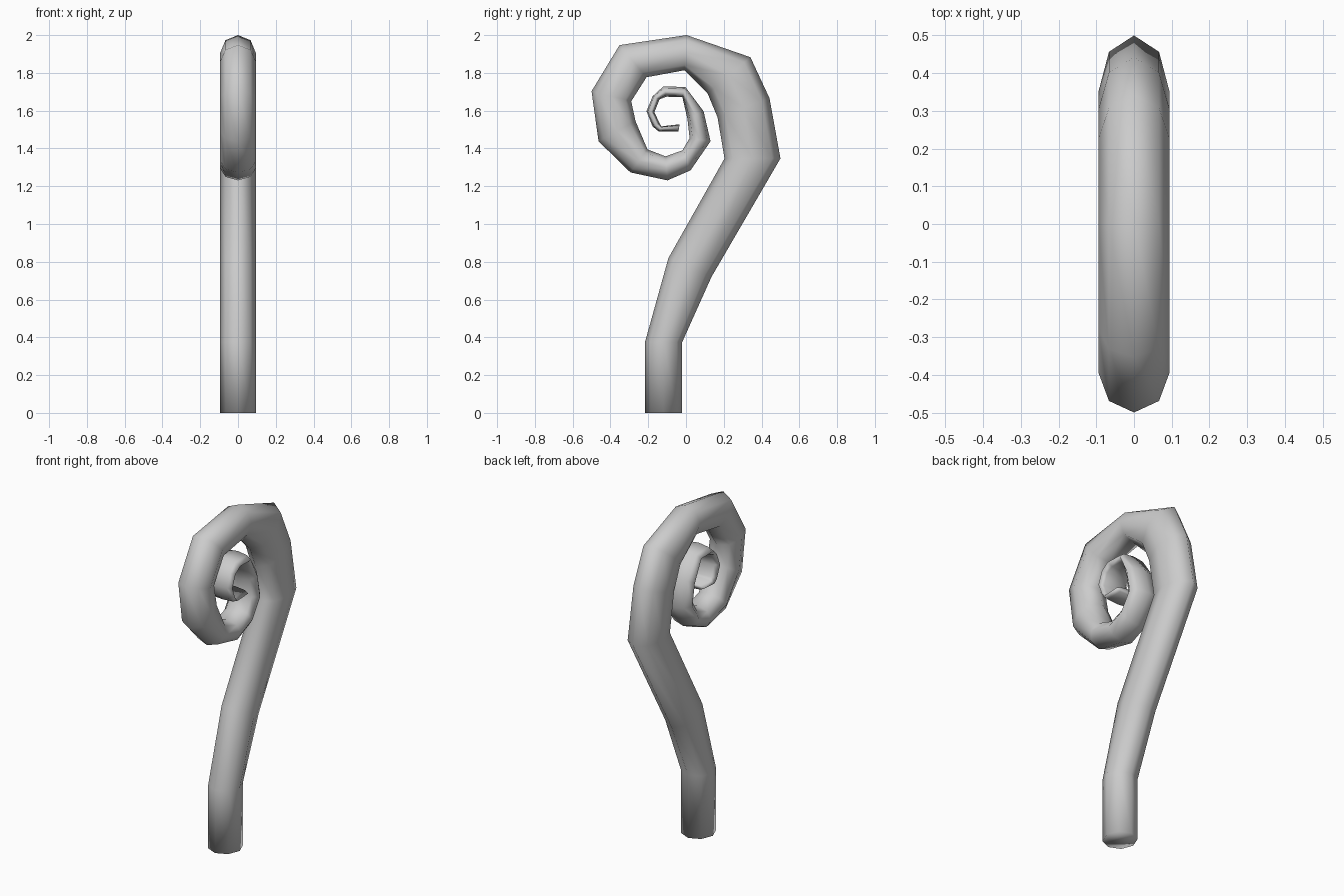
import bpy, bmesh
from math import cos, sin, tau

SIDES = 8
HALF_WIDTH = 0.094

# inner (y, z) and outer (y, z) edge of each ring, from foot to curled tip
RINGS = [
    (-.217, 0, -.02, 0), (-.217, .375, -.02, .375), (-.093, .82, .135, .72),
    (.204, 1.347, .5, 1.347), (.167, 1.565, .442, 1.666),
    (.114, 1.692, .341, 1.883), (-.008, 1.814, .003, 2.0),
    (-.209, 1.777, -.352, 1.947), (-.29, 1.65, -.5, 1.703),
    (-.267, 1.544, -.463, 1.438), (-.204, 1.395, -.294, 1.273),
    (-.108, 1.358, -.098, 1.231), (-.019, 1.39, .024, 1.284),
    (.019, 1.454, .13, 1.438), (.008, 1.554, .093, 1.597),
    (-.019, 1.671, -.003, 1.725), (-.103, 1.674, -.119, 1.729),
    (-.14, 1.66, -.177, 1.676), (-.167, 1.592, -.209, 1.597),
    (-.14, 1.533, -.177, 1.517), (-.13, 1.517, -.145, 1.49),
    (-.034, 1.528, -.04, 1.49),
]

bm = bmesh.new()


def add_ring(y0, z0, y1, z1):
    """Eight-sided oval across the stalk, spanning its inner and outer edge."""
    verts = []
    for i in range(SIDES):
        a = tau * i / SIDES
        t = (1 + cos(a)) / 2
        verts.append(bm.verts.new((HALF_WIDTH * sin(a),
                                   y0 + (y1 - y0) * t, z0 + (z1 - z0) * t)))
    return verts


# skin the rings into one tube
loops = [add_ring(*r) for r in RINGS]
for a, b in zip(loops, loops[1:]):
    for i in range(SIDES):
        j = (i + 1) % SIDES
        bm.faces.new((a[i], a[j], b[j], b[i]))

# foot and tip caps
bm.faces.new(loops[0][::-1])
bm.faces.new(loops[-1])
bmesh.ops.recalc_face_normals(bm, faces=bm.faces[:])

mesh = bpy.data.meshes.new("curled_stalk")
bm.to_mesh(mesh)
bm.free()
mesh.shade_smooth()
bpy.context.collection.objects.link(bpy.data.objects.new("curled_stalk", mesh))
